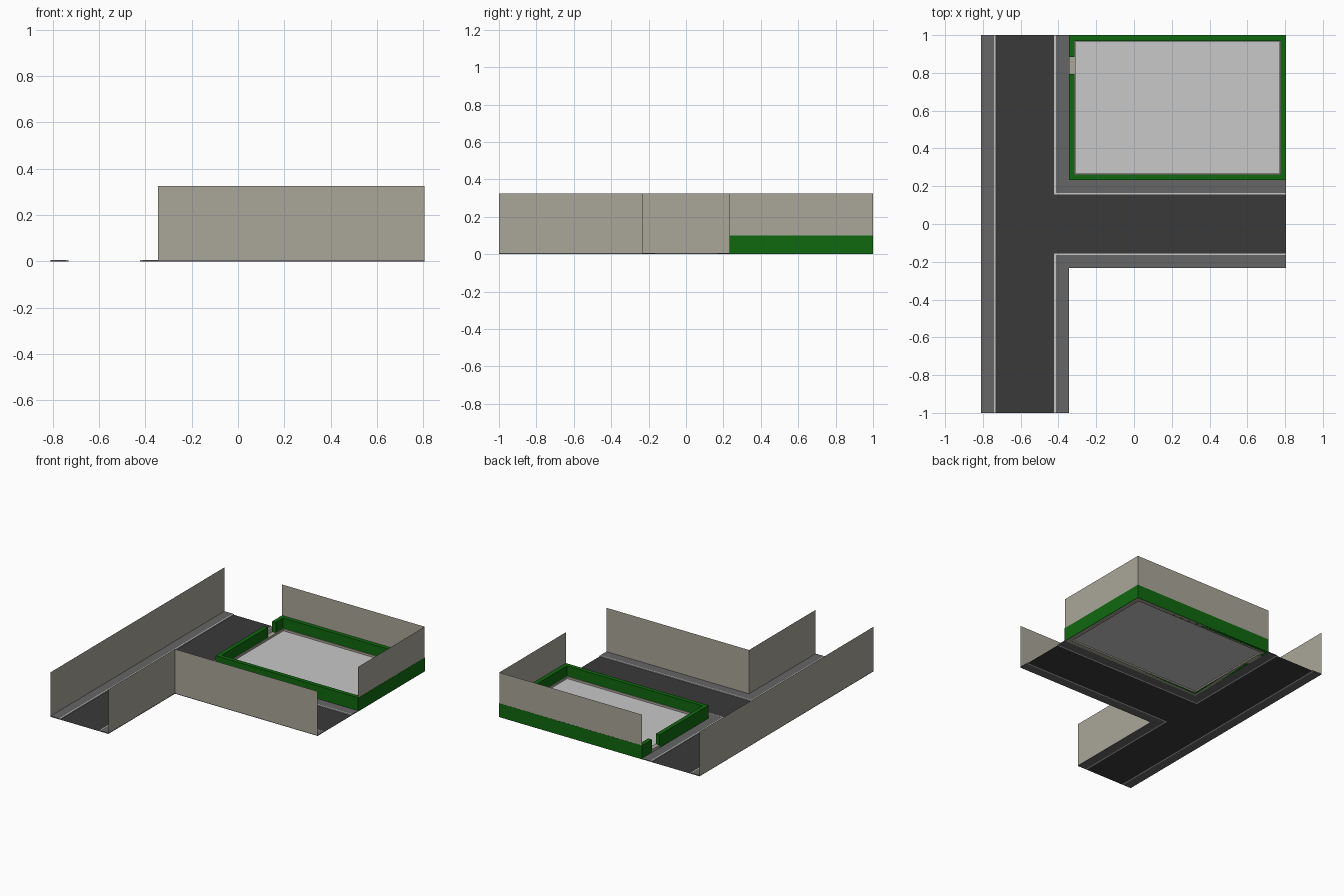
import bpy, bmesh

if "Cube" in bpy.data.objects:
    bpy.data.objects.remove(bpy.data.objects["Cube"])


def material(name, rgb):
    m = bpy.data.materials.new(name)
    m.diffuse_color = (*rgb, 1.0)
    m.use_nodes = True
    m.node_tree.nodes["Principled BSDF"].inputs["Base Color"].default_value = m.diffuse_color
    return m


ASPHALT = material("asphalt", (0.042, 0.042, 0.042))
PAVING = material("pavement grey", (0.133, 0.133, 0.133))
KERB = material("pale kerb", (0.56, 0.56, 0.56))
FLOOR = material("light concrete", (0.578, 0.578, 0.578))
STONE = material("beige wall", (0.40, 0.38, 0.315))
GREEN = material("hedge green", (0.005, 0.14, 0.005))


def finish(name, bm, mat, fix=True):
    if fix:
        bmesh.ops.recalc_face_normals(bm, faces=bm.faces)
    me = bpy.data.meshes.new(name)
    bm.to_mesh(me)
    bm.free()
    me.materials.append(mat)
    ob = bpy.data.objects.new(name, me)
    bpy.context.collection.objects.link(ob)
    return ob


def prism(name, outline, z0, z1, mat):
    """Flat plate (z0 == z1) or solid extruded from an outline."""
    bm = bmesh.new()
    f = bm.faces.new([bm.verts.new((x, y, z0)) for x, y in outline])
    if f.normal.z < 0 or z1 > z0:
        f.normal_update()
    if z1 > z0:
        r = bmesh.ops.extrude_face_region(bm, geom=[f])
        vs = [g for g in r["geom"] if isinstance(g, bmesh.types.BMVert)]
        bmesh.ops.translate(bm, verts=vs, vec=(0, 0, z1 - z0))
        return finish(name, bm, mat)
    return finish(name, bm, mat, False)


def rect(x0, y0, x1, y1):
    return [(x0, y0), (x1, y0), (x1, y1), (x0, y1)]


def fence(name, path, height, mat):
    """Thin upright wall along a path."""
    bm = bmesh.new()
    lo = [bm.verts.new((x, y, 0)) for x, y in path]
    hi = [bm.verts.new((x, y, height)) for x, y in path]
    for i in range(len(path) - 1):
        bm.faces.new((lo[i], lo[i + 1], hi[i + 1], hi[i]))
    return finish(name, bm, mat, False)


def ring(name, outer, inner, z0, z1, mat):
    """Rectangular frame with a hole."""
    bm = bmesh.new()
    loops = [[bm.verts.new((x, y, z)) for x, y in o]
             for o, z in ((outer, z0), (outer, z1), (inner, z1), (inner, z0))]
    for a, b in zip(loops, loops[1:] + loops[:1]):
        for i in range(4):
            j = (i + 1) % 4
            bm.faces.new((a[i], a[j], b[j], b[i]))
    return finish(name, bm, mat)


W, E = -0.81, 0.805           # street extents
C = -0.345                    # block corner line
R = 0.155                     # half road width
K = 0.165                     # kerb outer offset
S = 0.233                     # pavement outer offset
MID = (W + C) / 2             # main road centre
H, PZ = 0.325, 0.006          # wall height, pavement height

# T-shaped road
prism("road", [(MID - R, -1), (MID + R, -1), (MID + R, -R), (E, -R),
               (E, R), (MID + R, R), (MID + R, 1), (MID - R, 1)], 0, 0, ASPHALT)

# Straight pavement and kerb on the west side
prism("west_pavement", rect(W, -1, MID - K, 1), 0, PZ, PAVING)
prism("west_kerb", rect(MID - K, -1, MID - R, 1), 0, PZ, KERB)


# Corner pavements and kerbs, mirrored across the side road
def corner(a, b, s):
    return [(MID + a, s * 1), (MID + a, s * a), (E, s * a),
            (E, s * b), (MID + b, s * b), (MID + b, s * 1)]


for s, side in ((1, "north"), (-1, "south")):
    prism(side + "_kerb", corner(R, K, s), 0, PZ, KERB)
    prism(side + "_pavement", corner(K, S, s), 0, PZ, PAVING)

# Boundary walls
fence("west_wall", [(W, 1), (W, -1)], H, STONE)
fence("south_block_wall", [(C, -1), (C, -S), (E, -S)], H, STONE)
fence("yard_back_wall", [(E, S), (E, 1), (C, 1)], H, STONE)

# Yard floor, low stone footing and hedge with a gateway on the west
t, f = 0.03, 0.035
prism("yard_floor", rect(C + f, S + f, E - f, 1 - f), 0.01, 0.01, FLOOR)
ring("yard_footing", rect(C + .001, S + .001, E - .001, 1 - .001),
     rect(C + f, S + f, E - f, 1 - f), 0, 0.025, STONE)
g0, g1, o = 0.795, 0.885, 0.0008
prism("hedge", [(C, g0), (C, S), (E + o, S), (E + o, 1 + o), (C, 1 + o), (C, g1),
                (C + t, g1), (C + t, 1 - t), (E - t, 1 - t), (E - t, S + t),
                (C + t, S + t), (C + t, g0)], 0, 0.1, GREEN)
